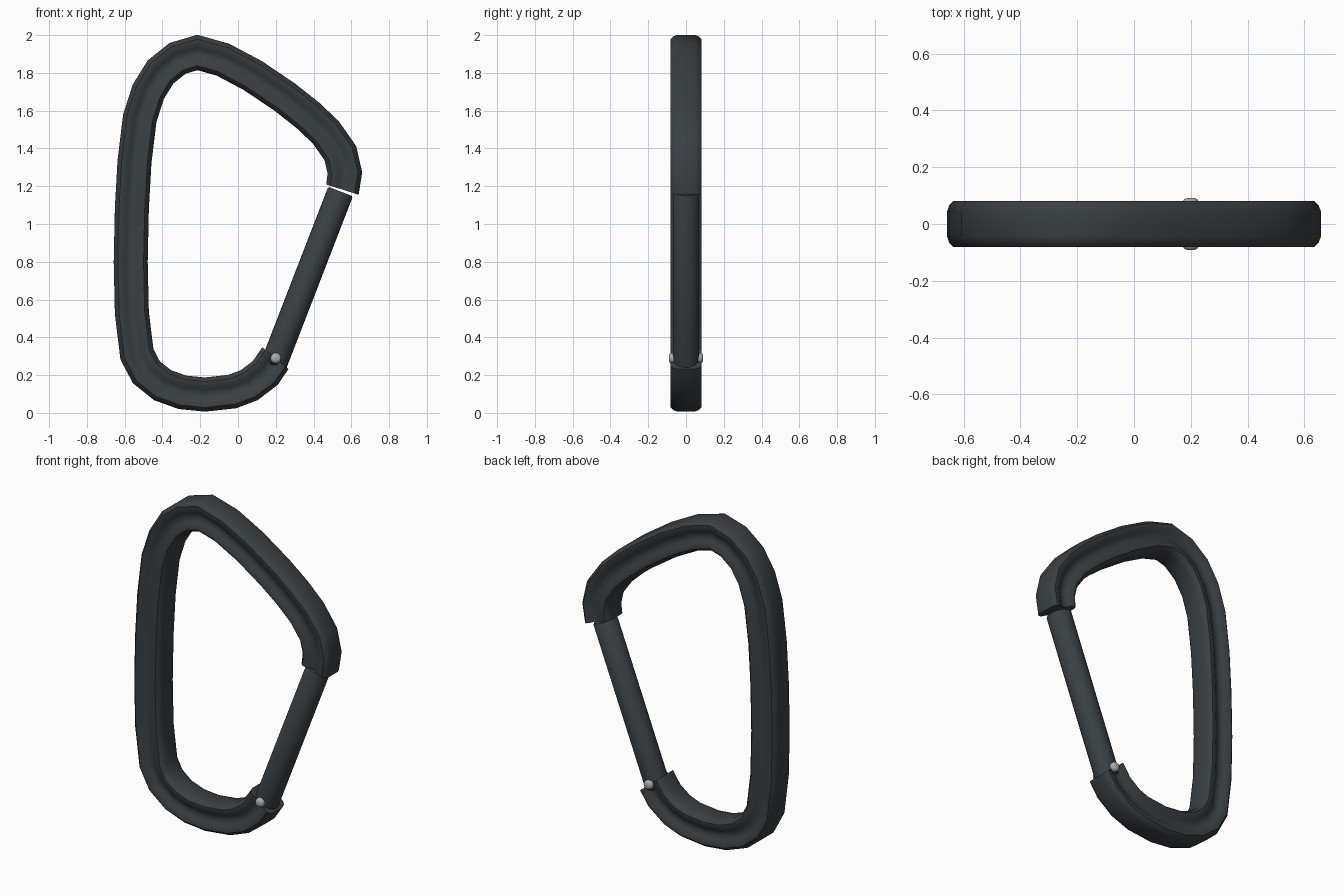
import bpy, bmesh
from mathutils import Vector

if "Cube" in bpy.data.objects:
    bpy.data.objects.remove(bpy.data.objects["Cube"])


def material(name, rgb):
    m = bpy.data.materials.new(name)
    m.diffuse_color = (*rgb, 1)
    m.use_nodes = True
    m.node_tree.nodes["Principled BSDF"].inputs["Base Color"].default_value = m.diffuse_color
    return m


slate = material("dark slate", (0.042, 0.050, 0.056))
steel = material("light steel", (0.42, 0.42, 0.42))


def finish(name, bm, mat, angle=0.75):
    bmesh.ops.recalc_face_normals(bm, faces=bm.faces)
    me = bpy.data.meshes.new(name)
    bm.to_mesh(me)
    bm.free()
    me.materials.append(mat)
    ob = bpy.data.objects.new(name, me)
    bpy.context.collection.objects.link(ob)
    bpy.ops.object.select_all(action='DESELECT')
    ob.select_set(True)
    bpy.context.view_layer.objects.active = ob
    bpy.ops.object.shade_smooth_by_angle(angle=angle)
    return ob


def rings_to_mesh(rings):
    """Skin a list of equal rings of points, with flat end caps."""
    bm = bmesh.new()
    vs = [[bm.verts.new(p) for p in r] for r in rings]
    n = len(vs[0])
    for a, b in zip(vs, vs[1:]):
        for i in range(n):
            j = (i + 1) % n
            bm.faces.new((a[i], a[j], b[j], b[i]))
    bm.faces.new(vs[0])
    bm.faces.new(vs[-1])
    return bm


# frame centreline (x, z), from the nose over the top to the hinge
path = [Vector(p) for p in (
    (.553, 1.182), (.566, 1.27), (.542, 1.375), (.465, 1.485), (.37, 1.575),
    (.25, 1.67), (.08, 1.785), (-.08, 1.87), (-.215, 1.908), (-.32, 1.877),
    (-.41, 1.805), (-.475, 1.70), (-.52, 1.56), (-.548, 1.33), (-.562, 1.08),
    (-.568, .80), (-.562, .53), (-.535, .31), (-.485, .215), (-.40, .147),
    (-.295, .109), (-.175, .097), (-.03, .113), (.06, .147), (.145, .212),
    (.198, .29))]

# frame cross-section: two rounded lobes with a groove on the front and back
quarter = [(.09, .045), (.083, .066), (.068, .081), (.046, .081), (.024, .064)]
top = quarter + [(0, .056)] + [(-u, y) for u, y in reversed(quarter)]
section = top + [(u, -y) for u, y in reversed(top)]

rings = []
for i, p in enumerate(path):
    if i == 0:
        t, k = Vector((.30, .95)).normalized(), 1
    elif i == len(path) - 1:
        t, k = Vector((.64, .77)).normalized(), 1
    else:
        a = (p - path[i - 1]).normalized()
        t = (a + (path[i + 1] - p).normalized()).normalized()
        k = 1 / t.dot(a)
    out = Vector((t.y, -t.x))
    rings.append([(p.x + out.x * u * k, y, p.y + out.y * u * k) for u, y in section])
finish("frame", rings_to_mesh(rings), slate)


def lathe(start, direction, profile, sides):
    """Turn (distance, radius) pairs around an axis."""
    q = Vector(direction).to_track_quat('Z', 'Y')
    bm = bmesh.new()
    bmesh.ops.create_circle(bm, segments=sides, radius=1)
    circle = [v.co.copy() for v in bm.verts]
    bm.free()
    return rings_to_mesh([[Vector(start) + q @ Vector((c.x * r, c.y * r, d))
                           for c in circle] for d, r in profile])


# gate bar, hinged at the rivet and closing against the nose
hinge, nose = Vector((.2, 0, .285)), Vector((.543, 0, 1.172))
length = (nose - hinge).length
finish("gate", lathe(hinge, nose - hinge,
                     [(-.035, .058), (-.025, .07), (length - .008, .07), (length, .064)], 24), slate)

# hinge rivet with domed heads on both sides
finish("hinge_rivet", lathe((.2, 0, .29), (0, 1, 0),
                            [(-.091, .014), (-.086, .024), (-.076, .028),
                             (.076, .028), (.086, .024), (.091, .014)], 16), steel)
